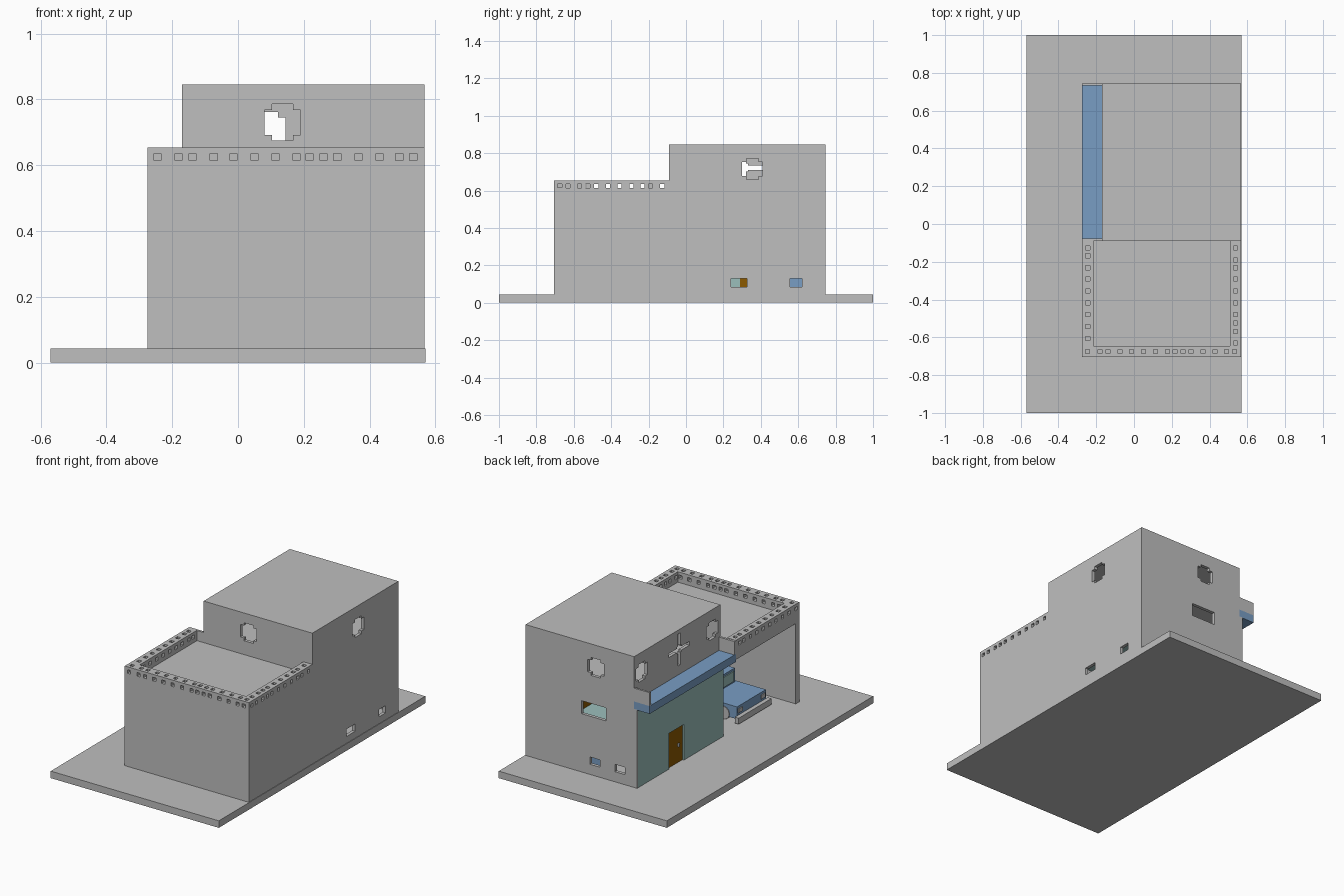
import bpy, bmesh, math
from mathutils import Matrix, Vector

cube = bpy.data.objects.get("Cube")
if cube:
    bpy.data.objects.remove(cube, do_unlink=True)


def material(name, rgb):
    m = bpy.data.materials.new(name)
    m.use_nodes = True
    m.diffuse_color = (*rgb, 1)
    m.node_tree.nodes["Principled BSDF"].inputs["Base Color"].default_value = (*rgb, 1)
    return m


GREY = material("grey", (0.52, 0.52, 0.52))
BLUE = material("blue", (0.19, 0.34, 0.55))
TEAL = material("pale teal", (0.33, 0.52, 0.50))
BROWN = material("brown", (0.26, 0.10, 0.0))


def add_box(bm, x0, x1, y0, y1, z0, z1):
    mat = Matrix.LocRotScale(Vector(((x0 + x1) / 2, (y0 + y1) / 2, (z0 + z1) / 2)), None,
                             Vector((x1 - x0, y1 - y0, z1 - z0)))
    bmesh.ops.create_cube(bm, size=1, matrix=mat)


def finish(bm, name, mat):
    me = bpy.data.meshes.new(name)
    bm.to_mesh(me)
    bm.free()
    if mat:
        me.materials.append(mat)
    ob = bpy.data.objects.new(name, me)
    bpy.context.scene.collection.objects.link(ob)
    return ob


def boxes(name, mat, *dims):
    bm = bmesh.new()
    for d in dims:
        add_box(bm, *d)
    return finish(bm, name, mat)


def cut(ob, dims):
    """Subtract a set of boxes from an object."""
    cutter = boxes("cutter", None, *dims)
    cutter.hide_render = True
    mod = ob.modifiers.new("cut", 'BOOLEAN')
    mod.operation, mod.solver, mod.object = 'DIFFERENCE', 'EXACT', cutter
    mod.use_self = True
    bpy.context.view_layer.update()
    dg = bpy.context.evaluated_depsgraph_get()
    me = bpy.data.meshes.new_from_object(ob.evaluated_get(dg))
    ob.modifiers.clear()
    ob.data = me
    bpy.data.objects.remove(cutter, do_unlink=True)


def opening(axis, at, u0, u1, z0, z1):
    """Box through a wall lying across the given axis."""
    a0, a1 = at - 0.035, at + 0.035
    return (a0, a1, u0, u1, z0, z1) if axis == 'x' else (u0, u1, a0, a1, z0, z1)


def round_window(axis, at, u, z):
    """Stepped round window made of two overlapping openings."""
    return [opening(axis, at, u - 0.032, u + 0.032, z - 0.055, z + 0.055),
            opening(axis, at, u - 0.055, u + 0.055, z - 0.038, z + 0.038)]


R = 0.567                    # right face of the building
G = 0.043                    # ground level
F, M, B = -0.705, -0.09, 0.745   # front, middle and back faces
L, UL = -0.275, -0.17        # left face of the carport, left face of the house
T = 0.02                     # wall thickness

boxes("ground_slab", GREY, (-0.57, 0.57, -1, 1, 0, G))

# House shell: hollow block with window openings
house = boxes("house_shell", GREY, (UL, R, M, B, G - 0.005, 0.845))
cut(house, [(UL + T, R - T, M + T, B - T, G, 0.825)])
holes = [(UL - 0.05, UL + 0.04, M + 0.021, B - 0.021, G + 0.001, 0.525)]
holes += round_window('y', M, 0.135, 0.73)
holes += round_window('y', B, 0.09, 0.707)
holes += round_window('x', R, 0.355, 0.715)
holes += round_window('x', UL, 0.672, 0.725)
holes += round_window('x', UL, -0.012, 0.72)
holes += [opening('x', UL, 0.298, 0.322, 0.625, 0.82),      # cross shaped slit
          opening('x', UL, 0.21, 0.41, 0.711, 0.735),
          opening('x', UL, 0.288, 0.332, 0.701, 0.745),
          opening('x', R, 0.24, 0.325, 0.085, 0.13),        # low side windows
          opening('x', R, 0.555, 0.62, 0.085, 0.13),
          opening('y', B, 0.02, 0.186, 0.40, 0.48),         # back windows
          opening('y', B, 0.063, 0.131, 0.105, 0.15),
          opening('y', B, -0.107, -0.04, 0.105, 0.15)]
cut(house, holes)

# Left ground floor wall with a recessed door
wall = boxes("teal_wall", TEAL, (UL - T, UL, M, B - 0.01, G, 0.525))
cut(wall, [(UL - 0.1, UL + 0.1, 0.29, 0.435, G - 0.02, 0.262)])
boxes("wall_end", GREY, (UL - T, UL, B - 0.01, B, G, 0.525))
boxes("door", BROWN, (UL - 0.01, UL, 0.29, 0.435, G, 0.262))
boxes("door_handle", GREY, (UL - 0.018, UL - 0.01, 0.325, 0.337, 0.14, 0.16))

# Awning with upstand ends
boxes("awning", BLUE, (L, UL, M, B, 0.522, 0.57))
boxes("awning_ends", GREY, (L, UL, B - 0.012, B, 0.57, 0.652), (L, UL, M, M + 0.014, 0.57, 0.652))

# Interior floors and furniture
boxes("attic_floor", GREY, (UL + T, R - T, M + T, B - T, 0.57, 0.59))
boxes("upper_floor", TEAL, (UL + T, R - T, M + T, B - T, 0.36, 0.38))
boxes("upper_chest", BROWN, (0.24, 0.50, 0.40, 0.70, 0.38, 0.45))
boxes("bed", BLUE, (0.1, 0.42, 0.48, 0.69, G, 0.14))

# Carport walls and roof
boxes("carport_front_wall", GREY, (L, R, F, F + 0.035, G, 0.535))
boxes("carport_right_wall", GREY, (R - 0.035, R, F + 0.035, M, G, 0.535))
boxes("carport_roof", GREY, (L, R, F, M, 0.535, 0.59))

# Parapets pierced sideways and from above by small square holes
P, H = 0.06, 0.011
ZC = 0.625
xs = [-0.245, -0.181, -0.138, -0.074, -0.014, 0.05, 0.114, 0.178,
      0.217, 0.26, 0.302, 0.366, 0.43, 0.49, 0.533]
right_ys = [-0.127, -0.19, -0.232, -0.292, -0.355, -0.418, -0.48, -0.525, -0.57, -0.63]
left_ys = [-0.127, -0.168, -0.232, -0.292, -0.355, -0.418, -0.48, -0.543, -0.607]


def pierce_side(x0, x1, ys):
    xc = (x0 + x1) / 2
    out = []
    for y in ys:
        out += [(x0 - 0.02, x1 + 0.02, y - H, y + H, ZC - H, ZC + H),
                (xc - H, xc + H, y - H, y + H, ZC - H + 0.002, 0.7)]
    return out


front = boxes("front_parapet", GREY, (L, R, F, F + P, 0.59, 0.654))
yc = F + P / 2
front_holes = [(L - 0.02, R + 0.02, yc - H, yc + H, ZC - H + 0.001, ZC + H - 0.001)]
front_holes = [(L - 0.02, L + 0.03, yc - H, yc + H, ZC - H + 0.001, ZC + H - 0.001),
               (R - 0.03, R + 0.02, yc - H, yc + H, ZC - H + 0.001, ZC + H - 0.001)]
for x in xs:
    front_holes += [(x - H, x + H, F - 0.02, F + P + 0.02, ZC - H, ZC + H),
                    (x - H + 0.0005, x + H - 0.0005, yc - H, yc + H, ZC - H + 0.002, 0.7)]
cut(front, front_holes)
for name, x0, ys in (("left_parapet", L, left_ys), ("right_parapet", R - P, right_ys)):
    side = boxes(name, GREY, (x0, x0 + P, F + P, M, 0.59, 0.654))
    cut(side, pierce_side(x0, x0 + P, ys))

# Parked car, nose towards the open side
boxes("car_body", BLUE, (-0.15, 0.40, -0.56, -0.28, 0.065, 0.14))
boxes("car_cabin", BLUE, (0.05, 0.33, -0.545, -0.295, 0.14, 0.225))
boxes("car_windows", TEAL, (0.044, 0.05, -0.53, -0.31, 0.15, 0.212),
      (0.07, 0.18, -0.295, -0.29, 0.15, 0.212), (0.20, 0.31, -0.295, -0.29, 0.15, 0.212))
boxes("car_bumper", GREY, (-0.175, -0.15, -0.578, -0.26, 0.048, 0.085))
boxes("car_headlights", GREY, (-0.155, -0.15, -0.55, -0.51, 0.1, 0.125),
      (-0.155, -0.15, -0.33, -0.29, 0.1, 0.125))
bm = bmesh.new()
for x in (-0.06, 0.30):
    for y in (-0.55, -0.29):
        bmesh.ops.create_cone(bm, cap_ends=True, segments=12, radius1=0.04, radius2=0.04, depth=0.03,
                              matrix=Matrix.Translation((x, y, G + 0.04)) @ Matrix.Rotation(math.pi / 2, 4, 'X'))
finish(bm, "car_wheels", GREY)
